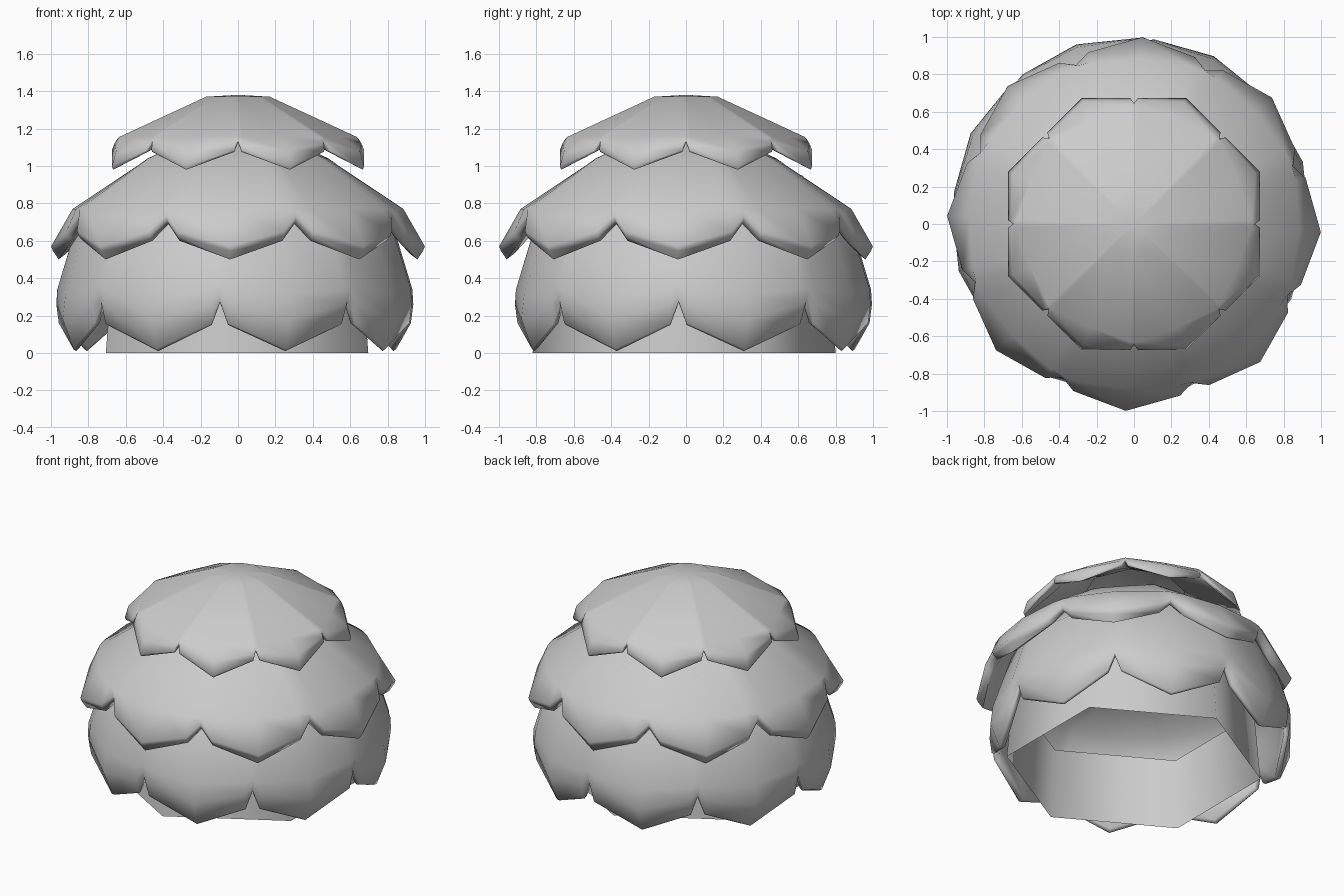
import bpy, math

if "Cube" in bpy.data.objects:
    bpy.data.objects.remove(bpy.data.objects["Cube"])


def make_object(name, verts, faces, smooth_deg):
    mesh = bpy.data.meshes.new(name)
    mesh.from_pydata(verts, [], faces)
    mesh.validate()
    ob = bpy.data.objects.new(name, mesh)
    bpy.context.collection.objects.link(ob)
    bpy.ops.object.select_all(action='DESELECT')
    ob.select_set(True)
    bpy.context.view_layer.objects.active = ob
    bpy.ops.object.shade_smooth_by_angle(angle=math.radians(smooth_deg))
    return ob


def lathe(name, columns, centre, smooth_deg, apex=None):
    """Skin a closed loop of (angle, profile) columns; fan to an apex (first row)."""
    cx, cy = centre
    rows, n = len(columns[0][1]), len(columns)
    verts, faces = [], []
    for deg, profile in columns:
        a = math.radians(deg)
        verts += [(cx + r * math.cos(a), cy + r * math.sin(a), z) for r, z in profile]
    for i in range(n):
        p, q = i * rows, (i + 1) % n * rows
        faces += [(p + k, p + k + 1, q + k + 1, q + k) for k in range(rows - 1)]
    if apex is not None:
        verts.append((cx, cy, apex))
        faces += [(i * rows, (i + 1) % n * rows, len(verts) - 1) for i in range(n)]
    return make_object(name, verts, faces, smooth_deg)


def leaf_tier(name, phase, centre, corner_angle, tip, corner, notch, apex):
    """Eight scalloped lobes, each with a low tip, two corners and a notch."""
    cols = []
    for k in range(8):
        a = phase + 45 * k
        cols += [(a - corner_angle, corner), (a, tip),
                 (a + corner_angle, corner), (a + 22.5, notch)]
    return lathe(name, cols, centre, 75, apex)


# Top tier: octagonal crown with corners above the notches, rolled rim, thin inside
leaf_tier("top_leaves", 22.5, (0, 0), 20.8,
          tip=[(.165, 1.37), (.60, 1.155), (.705, 1.08), (.73, .995), (.722, .98), (.69, 1.0), (.61, 1.09), (.3, 1.25)],
          corner=[(.168, 1.37), (.63, 1.155), (.66, 1.12), (.675, 1.085), (.668, 1.075), (.65, 1.08), (.58, 1.11), (.32, 1.25)],
          notch=[(.17, 1.37), (.635, 1.155), (.645, 1.145), (.645, 1.135), (.64, 1.127), (.63, 1.125), (.57, 1.13), (.32, 1.25)],
          apex=1.38)

# Middle tier
leaf_tier("middle_leaves", -2.5, (0, 0), 17.5,
          tip=[(.2, 1.17), (.48, 1.04), (.885, .77), (1.0, .57), (.99, .545), (.96, .50), (.92, .53), (.83, .72), (.46, .98)],
          corner=[(.21, 1.17), (.50, 1.04), (.895, .77), (.95, .65), (.94, .625), (.915, .60), (.89, .62), (.83, .73), (.48, .98)],
          notch=[(.21, 1.17), (.51, 1.04), (.90, .77), (.905, .735), (.90, .71), (.88, .69), (.865, .695), (.83, .735), (.48, .98)],
          apex=1.2)

# Bottom tier, its inside closed by a flat ceiling
leaf_tier("bottom_leaves", 17.6, (-.017, .04), 19.8,
          tip=[(.57, .95), (.83, .68), (.95, .31), (.965, .18), (.905, .02), (.89, .01), (.87, .03), (.89, .2), (.87, .42), (.79, .65), (.01, .66)],
          corner=[(.58, .95), (.845, .68), (.95, .34), (.955, .26), (.942, .16), (.93, .15), (.91, .16), (.90, .25), (.87, .42), (.79, .65), (.01, .66)],
          notch=[(.58, .95), (.85, .68), (.94, .36), (.945, .32), (.937, .28), (.925, .27), (.905, .275), (.89, .31), (.87, .42), (.79, .65), (.01, .66)],
          apex=.98)

# Hexagonal stem: flared tube open at both ends
stem = [(.77, .47), (.81, 0)]
lathe("stem", [(30 + 60 * k, stem) for k in range(6)], (-.005, -.01), 65)
